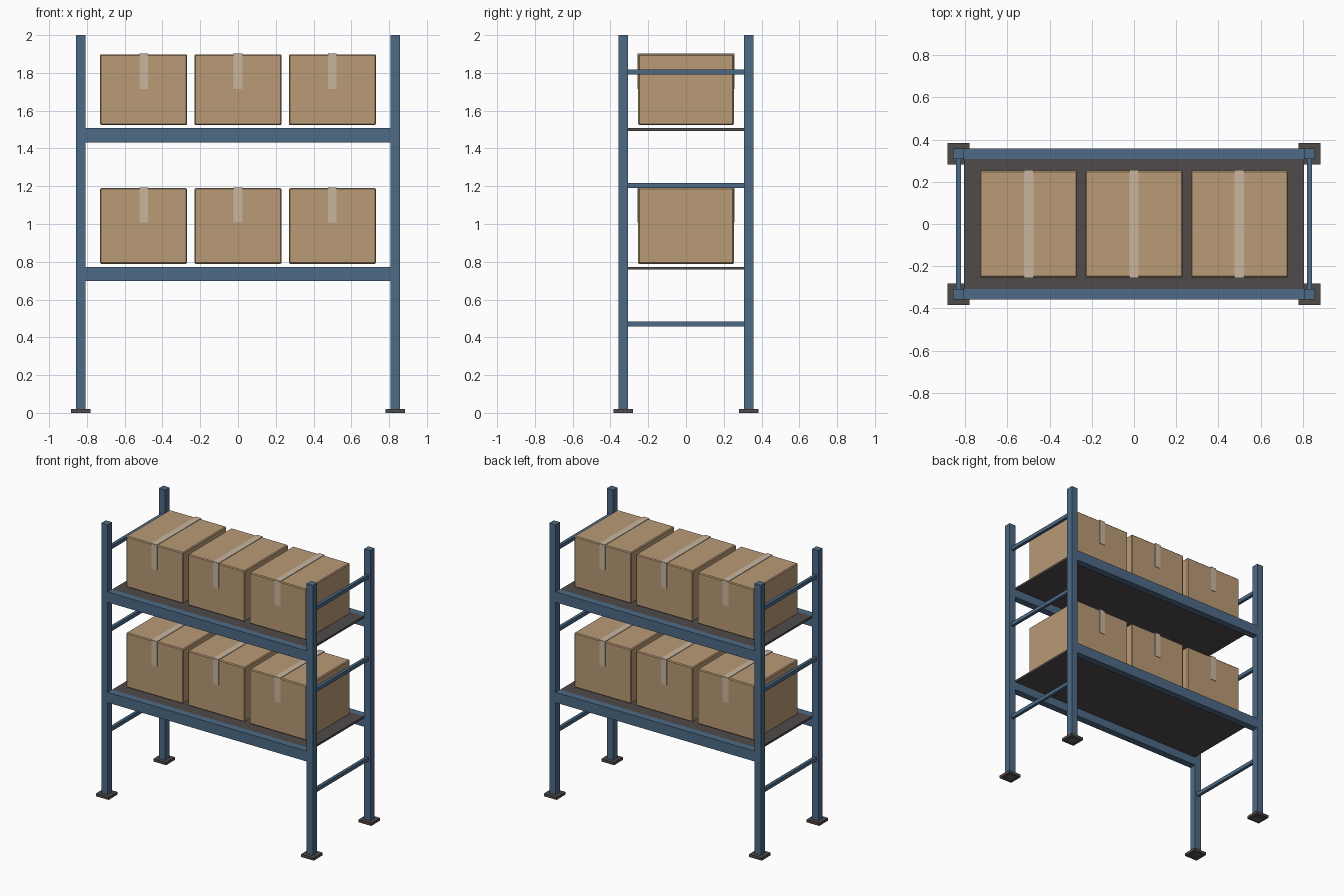
import bpy

if "Cube" in bpy.data.objects:
    bpy.data.objects.remove(bpy.data.objects["Cube"])


def material(name, rgb):
    m = bpy.data.materials.new(name)
    m.diffuse_color = (*rgb, 1.0)
    m.use_nodes = True
    m.node_tree.nodes["Principled BSDF"].inputs["Base Color"].default_value = m.diffuse_color
    return m


BLUE = material("steel blue paint", (0.075, 0.145, 0.24))
DARK = material("dark grey", (0.08, 0.07, 0.07))
CARD = material("cardboard", (0.49, 0.325, 0.18))
TAPE = material("pale tape", (0.58, 0.47, 0.35))


def block(name, x, y, z, mat, bevel=0):
    """Box from (min, max) ranges on each axis."""
    lo, hi = zip(x, y, z)
    bpy.ops.mesh.primitive_cube_add(size=1, location=[(a + b) / 2 for a, b in zip(lo, hi)])
    ob = bpy.context.object
    ob.name = name
    ob.scale = [b - a for a, b in zip(lo, hi)]
    bpy.ops.object.transform_apply(location=False, rotation=False, scale=True)
    ob.data.materials.append(mat)
    if bevel:
        mod = ob.modifiers.new("bevel", 'BEVEL')
        mod.width = bevel
        mod.segments = 1
    return ob


def around(c, size):
    return (c - size / 2, c + size / 2)


PX, PY, POST = 0.832, 0.333, 0.051

# Uprights with foot plates
for sx in (-1, 1):
    for sy in (-1, 1):
        x, y = sx * PX, sy * PY
        block("upright_post", around(x, POST), around(y, POST), (0.0, 2.0), BLUE)
        block("foot_plate", around(x, 0.103), around(y, 0.103), (0.0, 0.02), DARK)

# Side rungs
for sx in (-1, 1):
    for z in (0.47, 1.204, 1.805):
        block("side_rung", around(sx * PX, 0.022), (-0.31, 0.31), around(z, 0.027), BLUE)

# Shelves: top height, top of the cartons
for top, carton_top in ((0.773, 1.19), (1.508, 1.898)):
    for sy in (-1, 1):
        block("shelf_beam", (-0.807, 0.807), around(sy * PY, POST), (top - 0.076, top), BLUE)
    block("shelf_deck", (-0.805, 0.805), (-0.308, 0.308), (top - 0.015, top), DARK)

    # Three cartons per shelf, taped over the top and down both faces
    for x in (-0.5, 0.0, 0.5):
        block("carton", around(x, 0.462), (-0.253, 0.253), (top + 0.016, carton_top), CARD, 0.006)
        tx = around(x, 0.045)
        block("tape_top", tx, (-0.256, 0.256), (carton_top - 0.001, carton_top + 0.004), TAPE)
        for sy in (-1, 1):
            block("tape_flap", tx, around(sy * 0.2545, 0.004),
                  (carton_top - 0.182, carton_top - 0.001), TAPE)
